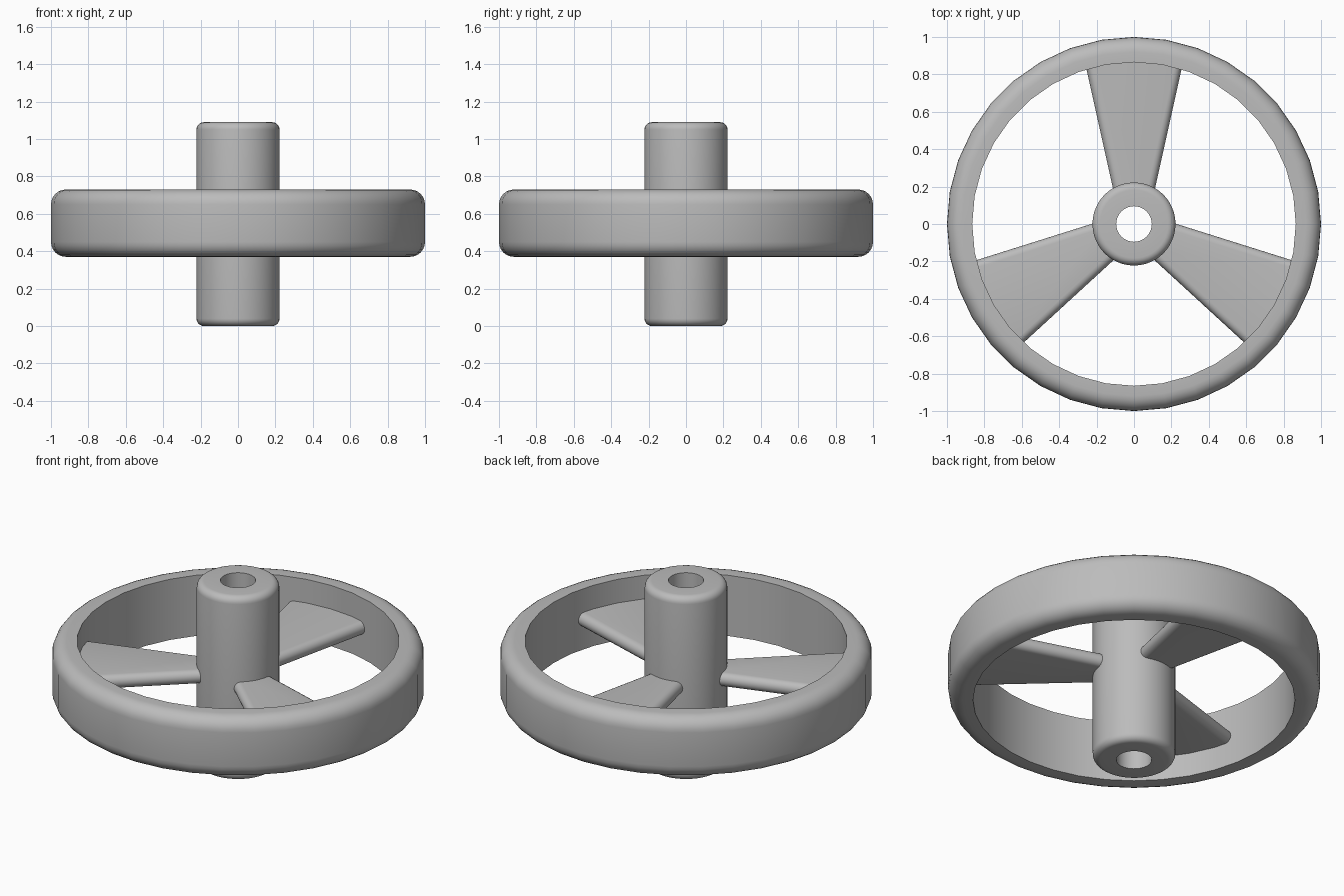
import bpy, bmesh, math

cube = bpy.data.objects.get("Cube")
if cube:
    bpy.data.objects.remove(cube, do_unlink=True)

metal = bpy.data.materials.new("grey_metal")
metal.use_nodes = True
GREY = (0.5, 0.5, 0.5, 1)
metal.diffuse_color = GREY
metal.node_tree.nodes["Principled BSDF"].inputs["Base Color"].default_value = GREY

MID_Z = 0.55


def finish(name, bm):
    """Turn a bmesh into a smooth-shaded object with sharp edges kept."""
    bmesh.ops.recalc_face_normals(bm, faces=bm.faces)
    mesh = bpy.data.meshes.new(name)
    bm.to_mesh(mesh)
    bm.free()
    mesh.materials.append(metal)
    obj = bpy.data.objects.new(name, mesh)
    bpy.context.collection.objects.link(obj)
    bpy.ops.object.select_all(action="DESELECT")
    obj.select_set(True)
    bpy.context.view_layer.objects.active = obj
    bpy.ops.object.shade_smooth_by_angle(angle=math.radians(30))
    return obj


def arc(cx, cz, r, start, end, steps=6):
    angles = [math.radians(start + (end - start) * i / steps) for i in range(steps + 1)]
    return [(cx + r * math.cos(a), cz + r * math.sin(a)) for a in angles]


def bridge(bm, a, b):
    n = len(a)
    for i in range(n):
        j = (i + 1) % n
        bm.faces.new((a[i], a[j], b[j], b[i]))


def filleted_ring(name, inner, outer, low, high, fillet, segments):
    """Revolve a section whose outer corners are rounded."""
    profile = [(inner, high), (inner, low)]
    profile += arc(outer - fillet, low + fillet, fillet, -90, 0)
    profile += arc(outer - fillet, high - fillet, fillet, 0, 90)
    bm = bmesh.new()
    rings = []
    for s in range(segments):
        t = math.tau * s / segments + math.pi / 2
        rings.append([bm.verts.new((r * math.cos(t), r * math.sin(t), z)) for r, z in profile])
    for s in range(segments):
        bridge(bm, rings[s], rings[(s + 1) % segments])
    return finish(name, bm)


def spoke(name, turn):
    """Flared blade with fully rounded long edges."""
    radius = 0.04
    bm = bmesh.new()
    ends = []
    for reach, half in ((0.17, 0.108), (0.89, 0.268)):
        section = arc(half - radius, MID_Z, radius, -90, 90, 10)
        section += arc(radius - half, MID_Z, radius, 90, 270, 10)
        ends.append([bm.verts.new((x, reach, z)) for x, z in section])
    bridge(bm, *ends)
    for end in ends:
        bm.faces.new(end)
    obj = finish(name, bm)
    obj.rotation_euler.z = turn
    return obj


# Rim, hub with its bore, and three spokes
filleted_ring("rim", 0.865, 1.0, 0.37, 0.73, 0.08, 36)
filleted_ring("hub", 0.095, 0.222, 0.0, 1.09, 0.04, 48)
for i, name in enumerate(("back_spoke", "right_spoke", "left_spoke")):
    spoke(name, math.tau * i / 3)
